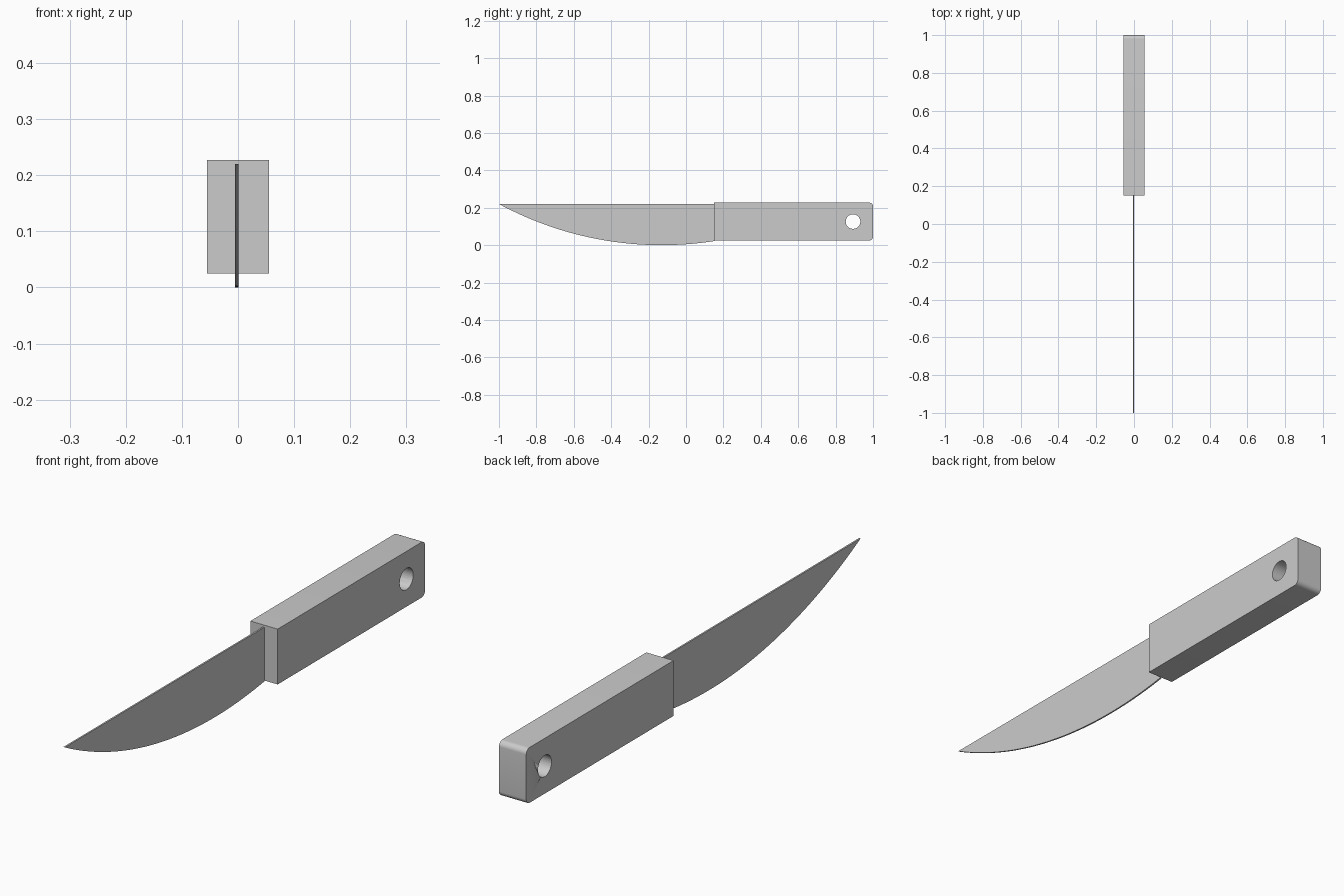
import bpy, bmesh, math

if "Cube" in bpy.data.objects:
    bpy.data.objects.remove(bpy.data.objects["Cube"])


def slab(name, profile, x0, x1):
    """Extrude a (y, z) outline from x0 to x1."""
    bm = bmesh.new()
    face = bm.faces.new([bm.verts.new((x0, y, z)) for y, z in profile])
    ext = bmesh.ops.extrude_face_region(bm, geom=[face])
    verts = [v for v in ext["geom"] if isinstance(v, bmesh.types.BMVert)]
    bmesh.ops.translate(bm, verts=verts, vec=(x1 - x0, 0, 0))
    bmesh.ops.recalc_face_normals(bm, faces=bm.faces)
    mesh = bpy.data.meshes.new(name)
    bm.to_mesh(mesh)
    bm.free()
    obj = bpy.data.objects.new(name, mesh)
    bpy.context.collection.objects.link(obj)
    return obj


def arc(cy, cz, r, a0, a1, n):
    angles = [math.radians(a0 + (a1 - a0) * i / n) for i in range(n + 1)]
    return [(cy + r * math.cos(a), cz + r * math.sin(a)) for a in angles]


def smooth(obj):
    bpy.ops.object.select_all(action='DESELECT')
    obj.select_set(True)
    bpy.context.view_layer.objects.active = obj
    bpy.ops.object.shade_smooth_by_angle(angle=math.radians(30))


# Blade: straight spine, belly swept along a large circular arc
R, belly_y, spine_z, end_y = 1.83, -0.13, 0.219, 0.152
tip_angle = math.degrees(math.asin((-1 - belly_y) / R))
end_angle = math.degrees(math.asin((end_y - belly_y) / R))
belly = arc(belly_y, R, R, tip_angle - 90, end_angle - 90, 40)
blade = slab("blade", belly + [(end_y, spine_z)], -0.005, 0.001)
smooth(blade)

# Handle: block with the two butt-end corners rounded
r, y0, y1, z0, z1 = 0.02, 0.15, 1.0, 0.025, 0.227
outline = ([(y0, z0)] + arc(y1 - r, z0 + r, r, -90, 0, 8)
           + arc(y1 - r, z1 - r, r, 0, 90, 8) + [(y0, z1)])
handle = slab("handle", outline, -0.055, 0.055)

# Hanging hole through the handle
cutter = slab("hole_cutter", arc(0.893, 0.126, 0.039, 0, 352.5, 47), -0.1, 0.1)
cutter.hide_render = True
cutter.hide_viewport = True
hole = handle.modifiers.new("hanging_hole", 'BOOLEAN')
hole.operation = 'DIFFERENCE'
hole.solver = 'EXACT'
hole.object = cutter
smooth(handle)
for poly in cutter.data.polygons:
    poly.use_smooth = len(poly.vertices) == 4
